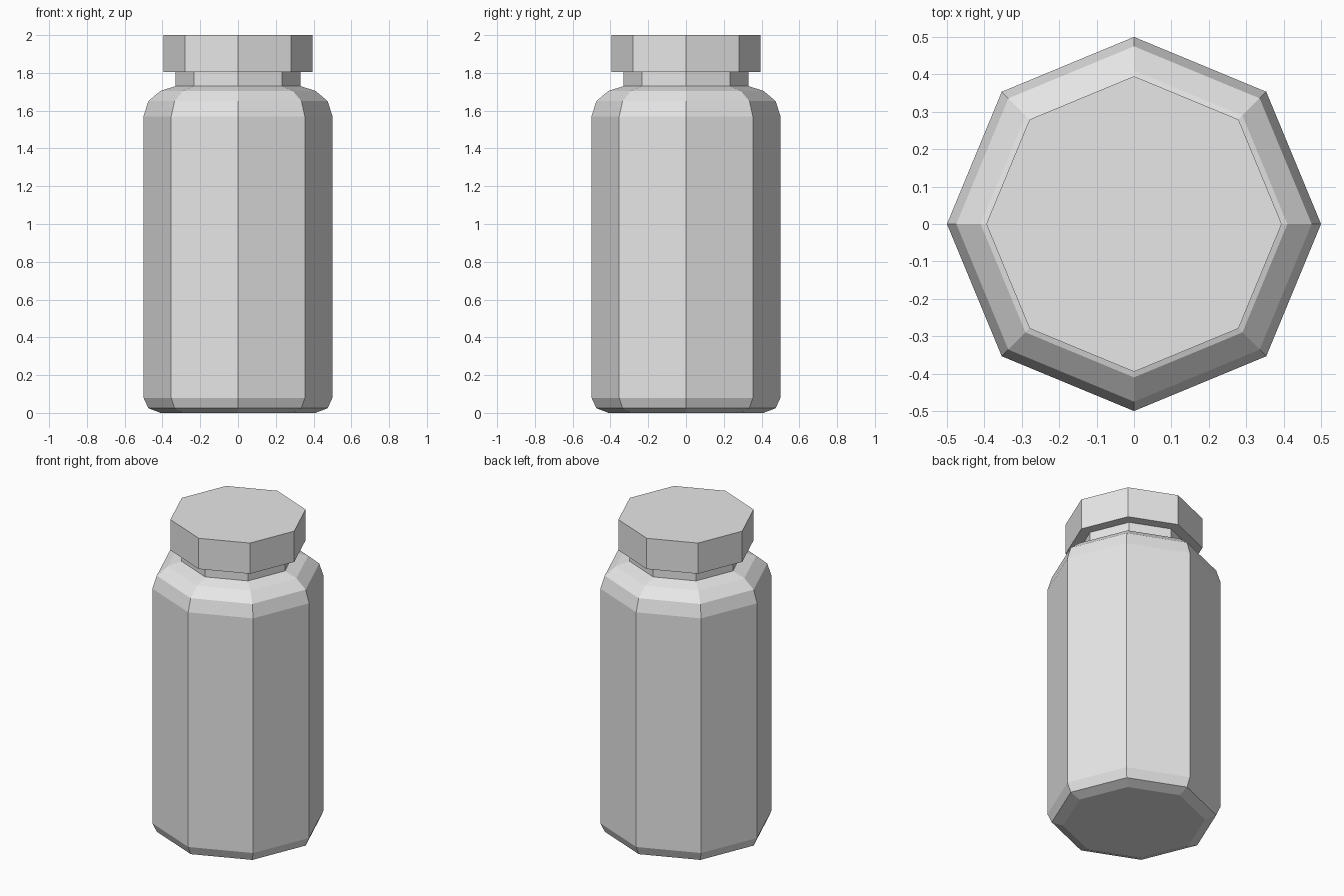
import bpy, bmesh
from math import cos, sin, tau

cube = bpy.data.objects.get("Cube")
if cube:
    bpy.data.objects.remove(cube, do_unlink=True)

SIDES = 8

grey = bpy.data.materials.new("light_grey")
grey.use_nodes = True
colour = (0.8, 0.8, 0.8, 1)
grey.diffuse_color = colour
grey.node_tree.nodes["Principled BSDF"].inputs["Base Color"].default_value = colour


def lathe(name, profile):
    """Closed eight-sided solid from (radius, height) rings, bottom to top."""
    bm = bmesh.new()
    rings = [[bm.verts.new((r * cos(tau * i / SIDES), r * sin(tau * i / SIDES), z))
              for i in range(SIDES)] for r, z in profile]
    for low, high in zip(rings, rings[1:]):
        for i in range(SIDES):
            j = (i + 1) % SIDES
            bm.faces.new((low[i], low[j], high[j], high[i]))
    bm.faces.new(rings[0][::-1])
    bm.faces.new(rings[-1])
    mesh = bpy.data.meshes.new(name)
    bm.to_mesh(mesh)
    bm.free()
    mesh.materials.append(grey)
    obj = bpy.data.objects.new(name, mesh)
    bpy.context.collection.objects.link(obj)
    return obj


# Bottle body with rounded base and shoulder, running up into the neck
lathe("bottle_body", [(0.41, 0), (0.475, 0.025), (0.5, 0.08), (0.5, 1.57),
                      (0.475, 1.65), (0.41, 1.705), (0.33, 1.73), (0.33, 1.805)])

# Overhanging screw cap
lathe("cap", [(0.395, 1.805), (0.395, 2)])
